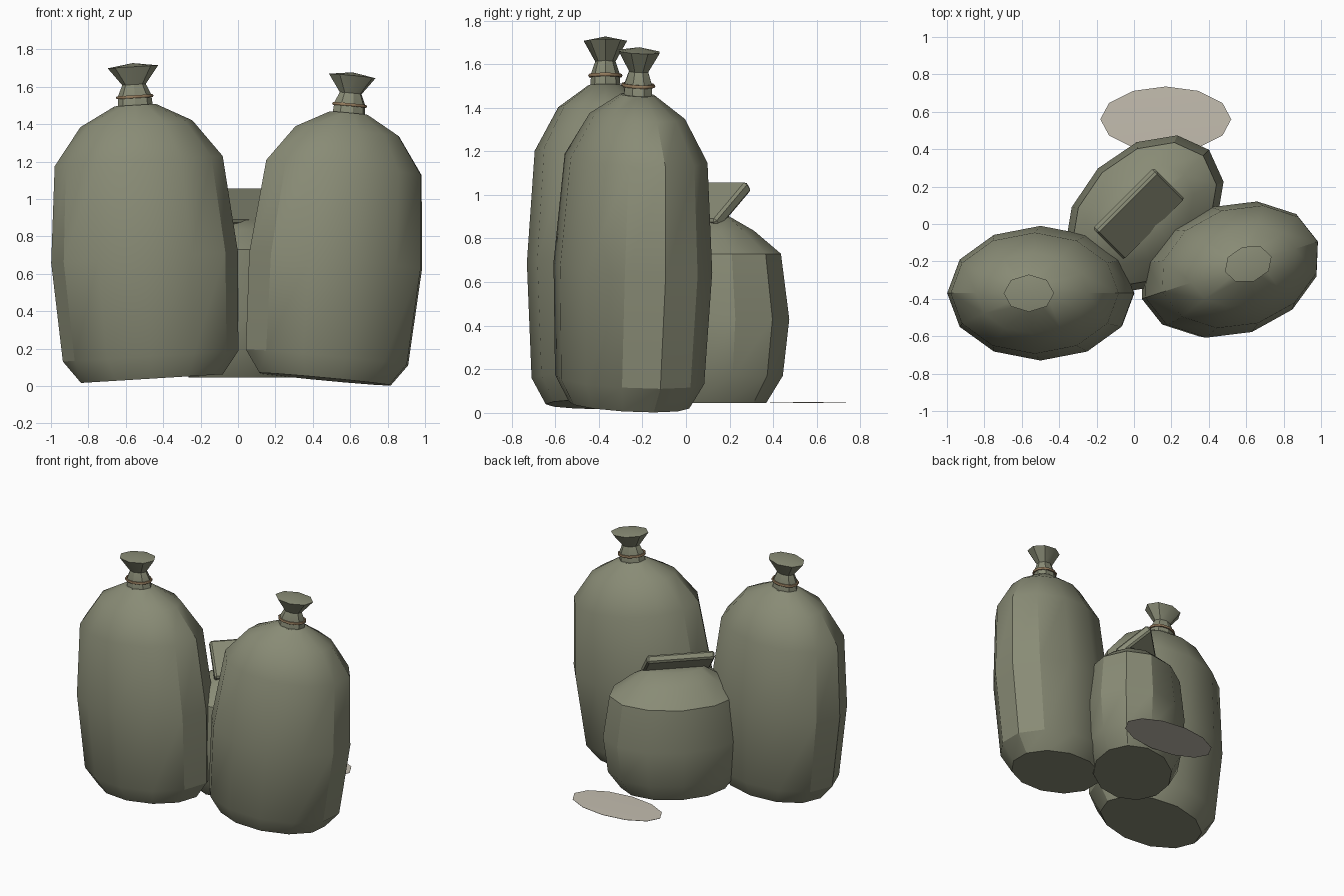
import bpy, bmesh, math
from mathutils import Matrix, Vector

if "Cube" in bpy.data.objects:
    bpy.data.objects.remove(bpy.data.objects["Cube"])


def material(name, color):
    m = bpy.data.materials.new(name)
    m.diffuse_color = (*color, 1)
    m.use_nodes = True
    m.node_tree.nodes["Principled BSDF"].inputs["Base Color"].default_value = m.diffuse_color
    return m


CLOTH = material("olive_cloth", (0.25, 0.26, 0.18))
ROPE = material("rope", (0.30, 0.20, 0.11))
GRAIN = material("grain", (0.55, 0.51, 0.43))


def finish(name, bm, matrix, mat, angle=30):
    bmesh.ops.recalc_face_normals(bm, faces=bm.faces)
    mesh = bpy.data.meshes.new(name)
    bm.to_mesh(mesh)
    bm.free()
    mesh.materials.append(mat)
    ob = bpy.data.objects.new(name, mesh)
    bpy.context.collection.objects.link(ob)
    ob.matrix_world = matrix
    bpy.ops.object.select_all(action='DESELECT')
    ob.select_set(True)
    bpy.context.view_layer.objects.active = ob
    bpy.ops.object.shade_smooth_by_angle(angle=math.radians(angle))
    return ob


def loft(name, rings, sides, matrix, mat, peak=None):
    """Stack of oval rings (rx, ry, z), closed at both ends."""
    bm = bmesh.new()
    loops = []
    for rx, ry, z in rings:
        loops.append([bm.verts.new((rx * math.cos(2 * math.pi * i / sides),
                                    ry * math.sin(2 * math.pi * i / sides), z))
                      for i in range(sides)])
    for a, b in zip(loops, loops[1:]):
        for i in range(sides):
            j = (i + 1) % sides
            bm.faces.new((a[i], a[j], b[j], b[i]))
    bm.faces.new(loops[0][::-1])
    if peak is None:
        bm.faces.new(loops[-1])
    else:
        tip = bm.verts.new((0, 0, peak))
        for i in range(sides):
            bm.faces.new((loops[-1][i], loops[-1][(i + 1) % sides], tip))
    return finish(name, bm, matrix, mat)


def tie(name, rx, ry, z, thick, matrix):
    """Oval rope ring around a neck."""
    bm = bmesh.new()
    n, k = 12, 6
    grid = []
    for i in range(n):
        a = 2 * math.pi * i / n
        grid.append([bm.verts.new(((rx + thick * math.cos(2 * math.pi * j / k)) * math.cos(a),
                                   (ry + thick * math.cos(2 * math.pi * j / k)) * math.sin(a),
                                   z + thick * math.sin(2 * math.pi * j / k)))
                     for j in range(k)])
    for i in range(n):
        for j in range(k):
            p, q = grid[i], grid[(i + 1) % n]
            bm.faces.new((p[j], q[j], q[(j + 1) % k], p[(j + 1) % k]))
    finish(name, bm, matrix, ROPE, 60)


def tall_sack(side, base, turn, lean, scale):
    m = (Matrix.Translation(base) @ Matrix.Rotation(math.radians(turn), 4, 'Z')
         @ Matrix.Rotation(math.radians(lean), 4, 'Y') @ Matrix.Scale(scale, 4))
    body = [(0.38, 0), (0.47, 0.12), (0.5, 0.65), (0.45, 1.165), (0.30, 1.365), (0.11, 1.465)]
    loft(side + "_sack_body", [(r, r * 0.72, z) for r, z in body], 12, m, CLOTH)
    neck = [(0.095, 1.45), (0.088, 1.52), (0.063, 1.575), (0.135, 1.67)]
    loft(side + "_sack_neck", [(r, r * 0.74, z) for r, z in neck], 8, m, CLOTH, peak=1.69)
    tie(side + "_sack_tie", 0.092, 0.07, 1.51, 0.009, m)


# Two tall tied sacks
tall_sack("left", (-0.46, -0.37, 0.04), 0, -3.5, 1.0)
tall_sack("right", (0.465, -0.262, 0.037), 18, 5.4, 0.975)

# Short sack at the back
m = Matrix.Translation((0.055, 0.05, 0)) @ Matrix.Rotation(math.radians(45), 4, 'Z')
short = [(0.75, 0.045), (0.93, 0.17), (1.0, 0.43), (0.91, 0.73), (0.62, 0.835)]
rings = [(0.49 * r, 0.35 * r, z) for r, z in short] + [(0.20, 0.08, 0.90)]
loft("short_sack_body", rings, 12, m, CLOTH)

# Folded-over mouth of the short sack
bm = bmesh.new()
bmesh.ops.create_cube(bm, size=1)
bmesh.ops.scale(bm, vec=Vector((0.46, 0.28, 0.055)), verts=bm.verts)
bmesh.ops.bevel(bm, geom=bm.edges[:], offset=0.012, segments=1, affect='EDGES')
fold = (Matrix.Translation((0.025, 0.055, 0.953)) @ Matrix.Rotation(math.radians(45), 4, 'Z')
        @ Matrix.Rotation(math.radians(40), 4, 'X'))
finish("short_sack_folded_mouth", bm, fold, CLOTH)

# Flat patch of spilled grain
loft("spilled_grain", [(0.35, 0.175, 0.045), (0.35, 0.175, 0.047)], 12,
     Matrix.Translation((0.17, 0.56, 0)), GRAIN, peak=0.05)
